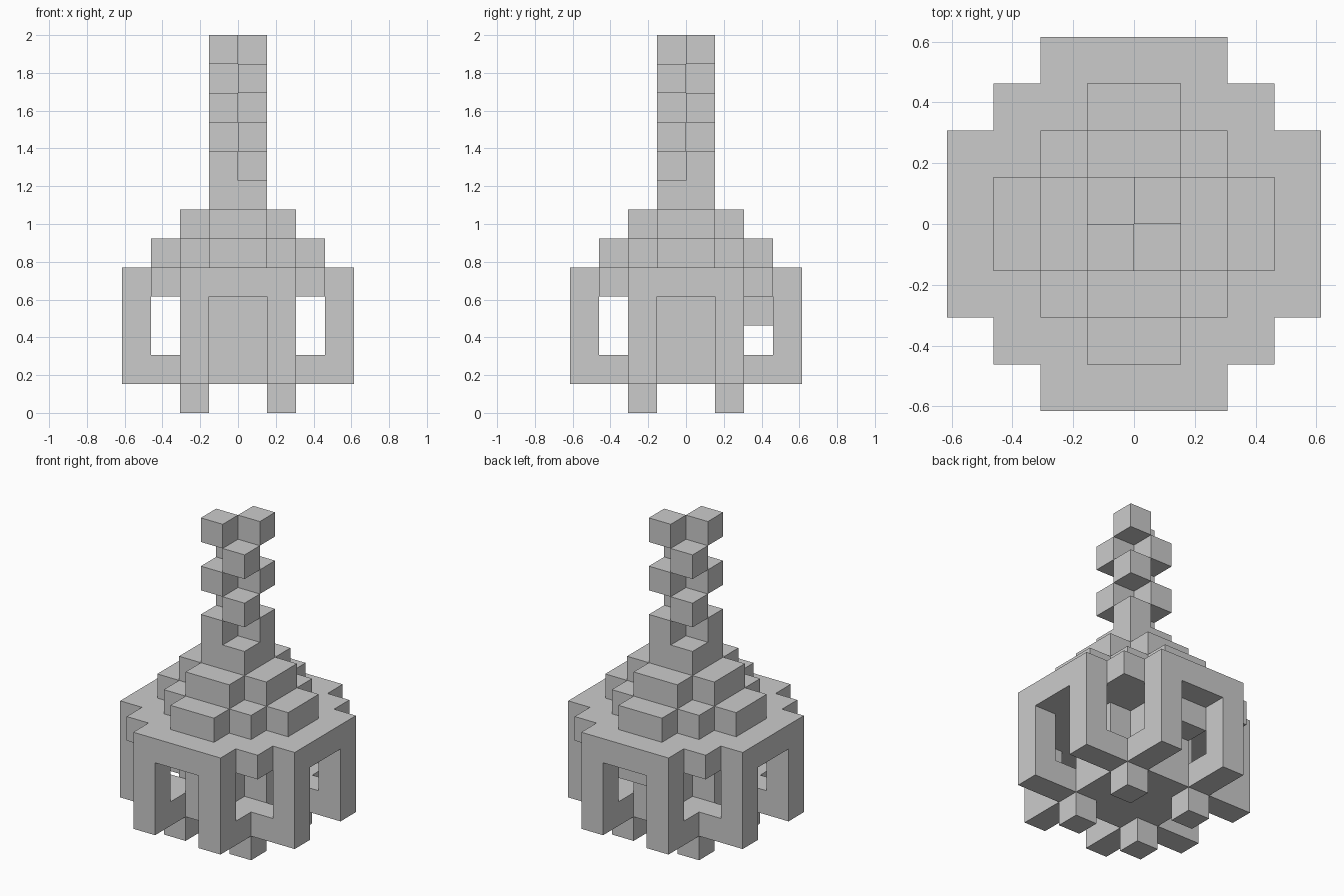
import bpy, bmesh, math
from mathutils import Vector

if "Cube" in bpy.data.objects:
    bpy.data.objects.remove(bpy.data.objects["Cube"])

U = 2 / 13  # one block; the model is 13 blocks tall


def box(x0, x1, y0, y1, z0, z1):
    return {(x, y, z) for x in range(x0, x1) for y in range(y0, y1) for z in range(z0, z1)}


def around(cells):
    """Repeat cells on all four sides and mirror them."""
    out = set()
    for x, y, z in cells:
        for a, b in ((x, y), (y, x)):
            out |= {(p, q, z) for p in (a, -1 - a) for q in (b, -1 - b)}
    return out


parts = {}

# Four feet under the floor corners
parts["feet"] = around(box(1, 2, 1, 2, 0, 1))

# Square floor with pairs of struts reaching the arch legs
parts["floor"] = box(-2, 2, -2, 2, 1, 2) | around(box(2, 3, 1, 2, 1, 2))

# Cross-shaped core between floor and roof, with a ledge at the back
parts["core"] = around(box(-2, 2, -1, 1, 2, 4))
parts["back_ledge"] = box(-1, 1, 2, 3, 3, 4)

# Arch legs on each side
parts["arch_legs"] = around(box(3, 4, 1, 2, 1, 4))

# Stepped roof
parts["roof_slab"] = around(box(-4, 4, -2, 2, 4, 5)) | box(-3, 3, -3, 3, 4, 5)
parts["roof_middle"] = around(box(-3, 3, -1, 1, 5, 6)) | box(-2, 2, -2, 2, 5, 6)
parts["roof_top"] = around(box(-2, 2, -1, 1, 6, 7))

# Spire: solid base, then alternating diagonal pairs of blocks
spire = box(-1, 1, -1, 1, 7, 8)
for z in range(8, 13):
    spire |= {(x, x if z % 2 == 0 else -1 - x, z) for x in (-1, 0)}
parts["spire"] = spire

solid = set().union(*parts.values())


def build(name, cells):
    """Skin the exposed block sides, then merge coplanar faces."""
    bm = bmesh.new()
    for cell in sorted(cells):
        centre = Vector(cell) + Vector((0.5, 0.5, 0.5))
        for axis in range(3):
            for sign in (-1, 1):
                n = Vector((0, 0, 0))
                n[axis] = sign
                if tuple(int(c + d) for c, d in zip(cell, n)) in solid:
                    continue
                a = Vector((0, 0, 0))
                a[(axis + 1) % 3] = 0.5
                b = n.cross(a)
                mid = centre + n * 0.5
                bm.faces.new([bm.verts.new((mid + s * a + t * b) * U)
                              for s, t in ((-1, -1), (1, -1), (1, 1), (-1, 1))])
    bmesh.ops.remove_doubles(bm, verts=bm.verts, dist=1e-4)
    bmesh.ops.dissolve_limit(bm, angle_limit=math.radians(1), verts=bm.verts, edges=bm.edges)
    mesh = bpy.data.meshes.new(name)
    bm.to_mesh(mesh)
    bm.free()
    bpy.context.collection.objects.link(bpy.data.objects.new(name, mesh))


for name, cells in parts.items():
    build(name, cells)
